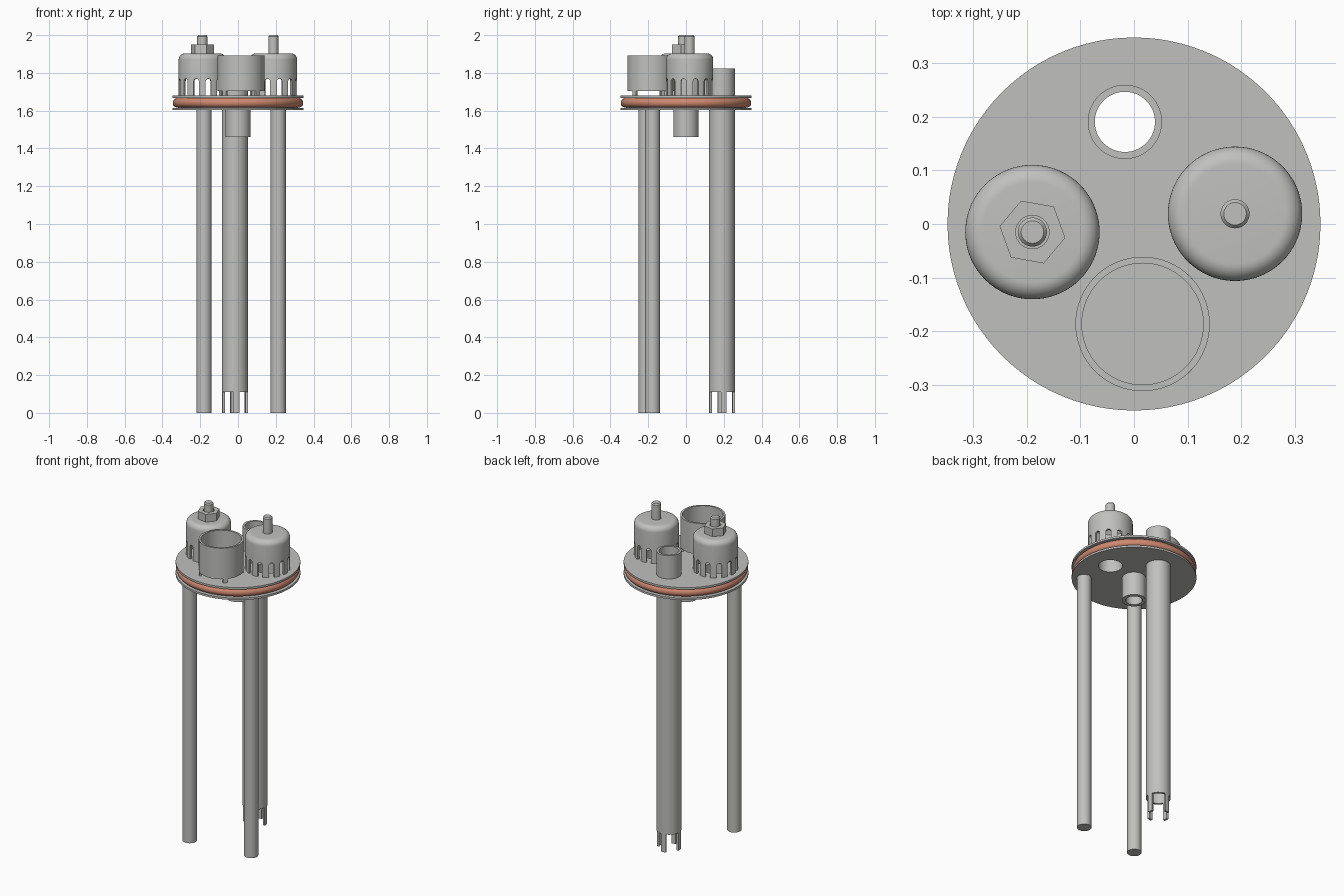
import bpy, bmesh, math
from mathutils import Matrix, Vector

cube = bpy.data.objects.get("Cube")
if cube:
    bpy.data.objects.remove(cube)


def material(name, rgb):
    m = bpy.data.materials.new(name)
    m.diffuse_color = (*rgb, 1)
    m.use_nodes = True
    b = m.node_tree.nodes["Principled BSDF"]
    b.inputs["Base Color"].default_value = (*rgb, 1)
    b.inputs["Roughness"].default_value = 0.6
    return m


GREY = material("light grey", (0.53, 0.53, 0.52))
ORANGE = material("copper orange", (0.62, 0.25, 0.16))


def add_lathe(bm, profile, n=64, start=0.0, sweep=math.tau):
    """Sweep a closed (r, z) loop about z; partial sweeps get end caps."""
    full = sweep > math.tau - 1e-6
    rings = []
    for i in range(n if full else n + 1):
        a = start + sweep * i / n
        rings.append([bm.verts.new((r * math.cos(a), r * math.sin(a), z)) for r, z in profile])
    k = len(profile)
    for i in range(n):
        p, q = rings[i], rings[(i + 1) % len(rings)]
        for j in range(k):
            bm.faces.new((p[j], q[j], q[(j + 1) % k], p[(j + 1) % k]))
    if not full:
        bm.faces.new(rings[0])
        bm.faces.new(rings[-1])


def finish(bm, name, xy=(0, 0), mat=GREY):
    bmesh.ops.remove_doubles(bm, verts=bm.verts, dist=1e-6)
    bmesh.ops.recalc_face_normals(bm, faces=bm.faces)
    me = bpy.data.meshes.new(name)
    bm.to_mesh(me)
    bm.free()
    me.materials.append(mat)
    ob = bpy.data.objects.new(name, me)
    bpy.context.collection.objects.link(ob)
    ob.location = (*xy, 0)
    return ob


def select(ob):
    bpy.ops.object.select_all(action='DESELECT')
    ob.select_set(True)
    bpy.context.view_layer.objects.active = ob


def smooth(ob):
    select(ob)
    bpy.ops.object.shade_smooth_by_angle(angle=math.radians(35))
    return ob


def cut(ob, cutter):
    mod = ob.modifiers.new("cut", 'BOOLEAN')
    mod.operation, mod.solver, mod.object = 'DIFFERENCE', 'EXACT', cutter
    cutter.hide_render = True
    select(ob)
    bpy.ops.object.modifier_apply(modifier=mod.name)
    bpy.data.objects.remove(cutter)


def add_cylinder(bm, r, z0, z1, xy=(0, 0), n=48, turn=0.0):
    bmesh.ops.create_cone(bm, cap_ends=True, segments=n, radius1=r, radius2=r, depth=z1 - z0,
                          matrix=Matrix.Translation((*xy, (z0 + z1) / 2)) @ Matrix.Rotation(turn, 4, 'Z'))


def ring_loop(r0, r1, z0, z1):
    return [(r0, z0), (r1, z0), (r1, z1), (r0, z1)]


def footed_tube(name, xy, r0, r1, z_foot, z0, z1, half, turn):
    """Open tube standing on four prongs cut from its own wall."""
    bm = bmesh.new()
    add_lathe(bm, ring_loop(r0, r1, z0, z1))
    for i in range(4):
        add_lathe(bm, ring_loop(r0, r1, z_foot, z0), 6, turn + i * math.pi / 2 - half, 2 * half)
    return smooth(finish(bm, name, xy))


LEFT_CAP, RIGHT_CAP = (0.188, 0.019), (-0.189, -0.015)
TUBE = (-0.017, 0.19)
TOP = 1.68

# Round plate with a groove in its rim
R = 0.347
bm = bmesh.new()
add_lathe(bm, [(0, 1.603), (R, 1.603), (R, 1.615), (0.318, 1.615),
               (0.318, 1.668), (R, 1.668), (R, TOP), (0, TOP)], 96)
plate = finish(bm, "plate")
bm = bmesh.new()
for xy, r in ((LEFT_CAP, 0.067), (RIGHT_CAP, 0.067), (TUBE, 0.062)):
    add_cylinder(bm, r, 1.5, 1.8, xy)
cut(plate, finish(bm, "hole_cutter"))
smooth(plate)

# Seal ring seated in the groove
bm = bmesh.new()
add_lathe(bm, [(0.32 + 0.0255 * math.cos(t * math.tau / 20), 1.6415 + 0.0255 * math.sin(t * math.tau / 20))
               for t in range(20)], 96)
smooth(finish(bm, "seal_ring", mat=ORANGE))


# Hollow slotted caps with a rounded shoulder
def cap(name, xy):
    ro, ri, h, f = 0.125, 0.111, 1.903, 0.032
    arc = [(ro - f + f * math.cos(a), h - f + f * math.sin(a))
           for a in (i * math.pi / 16 for i in range(9))]
    bm = bmesh.new()
    add_lathe(bm, [(ri, TOP), (ro, TOP)] + arc + [(0, h), (0, h - 0.016), (ri - 0.02, h - 0.016), (ri, h - 0.036)], 72)
    ob = finish(bm, name, xy)
    # Arched slots cut through the skirt
    w, spring = 0.0145, 1.755
    arch = [(-w, TOP - 0.02), (w, TOP - 0.02)] + [
        (w * math.cos(a), spring + w * math.sin(a)) for a in (i * math.pi / 8 for i in range(9))]
    bm = bmesh.new()
    for i in range(12):
        rot = Matrix.Rotation(math.radians(15 + 30 * i), 3, 'Z')
        inner, outer = ([bm.verts.new(rot @ Vector((r, y, z))) for y, z in arch] for r in (0.09, 0.14))
        bm.faces.new(inner)
        bm.faces.new(outer)
        for j in range(len(arch)):
            k = (j + 1) % len(arch)
            bm.faces.new((inner[j], inner[k], outer[k], outer[j]))
    cut(ob, finish(bm, name + "_slot_cutter", xy))
    smooth(ob)
    # Stud with a chamfered tip
    bm = bmesh.new()
    add_lathe(bm, [(0, 1.89), (0.027, 1.89), (0.027, 1.993), (0.021, 2.0), (0, 2.0)], 32)
    smooth(finish(bm, name + "_stud", xy))


cap("left_cap", LEFT_CAP)
cap("right_cap", RIGHT_CAP)

# Hexagonal nut on one stud
bm = bmesh.new()
add_cylinder(bm, 0.062, 1.903, 1.95, n=6, turn=math.radians(20))
nut = finish(bm, "hex_nut", RIGHT_CAP)
bm = bmesh.new()
add_cylinder(bm, 0.031, 1.85, 2.05, n=32)
cut(nut, finish(bm, "nut_cutter", RIGHT_CAP))
smooth(nut)

# Open cup on short feet, and the long pronged tube through the plate
footed_tube("open_cup", (0.016, -0.186), 0.113, 0.125, TOP, 1.703, 1.893, 0.1, math.pi / 4)
footed_tube("long_tube", TUBE, 0.056, 0.069, 0.0, 0.11, 1.823, 0.22, math.radians(8))

# Solid rods with thinner ends let into the plate
for name, xy in (("left_rod", (0.213, -0.177)), ("right_rod", (-0.18, -0.212))):
    bm = bmesh.new()
    add_lathe(bm, [(0, 0), (0.04, 0), (0.04, 1.604), (0.035, 1.604), (0.035, 1.679), (0, 1.679)], 40)
    smooth(finish(bm, name, xy))

# Short blind socket under the plate centre
bm = bmesh.new()
add_lathe(bm, [(0, 1.605), (0.067, 1.605), (0.067, 1.46), (0.046, 1.46), (0.046, 1.595), (0, 1.595)], 48)
smooth(finish(bm, "centre_socket"))
